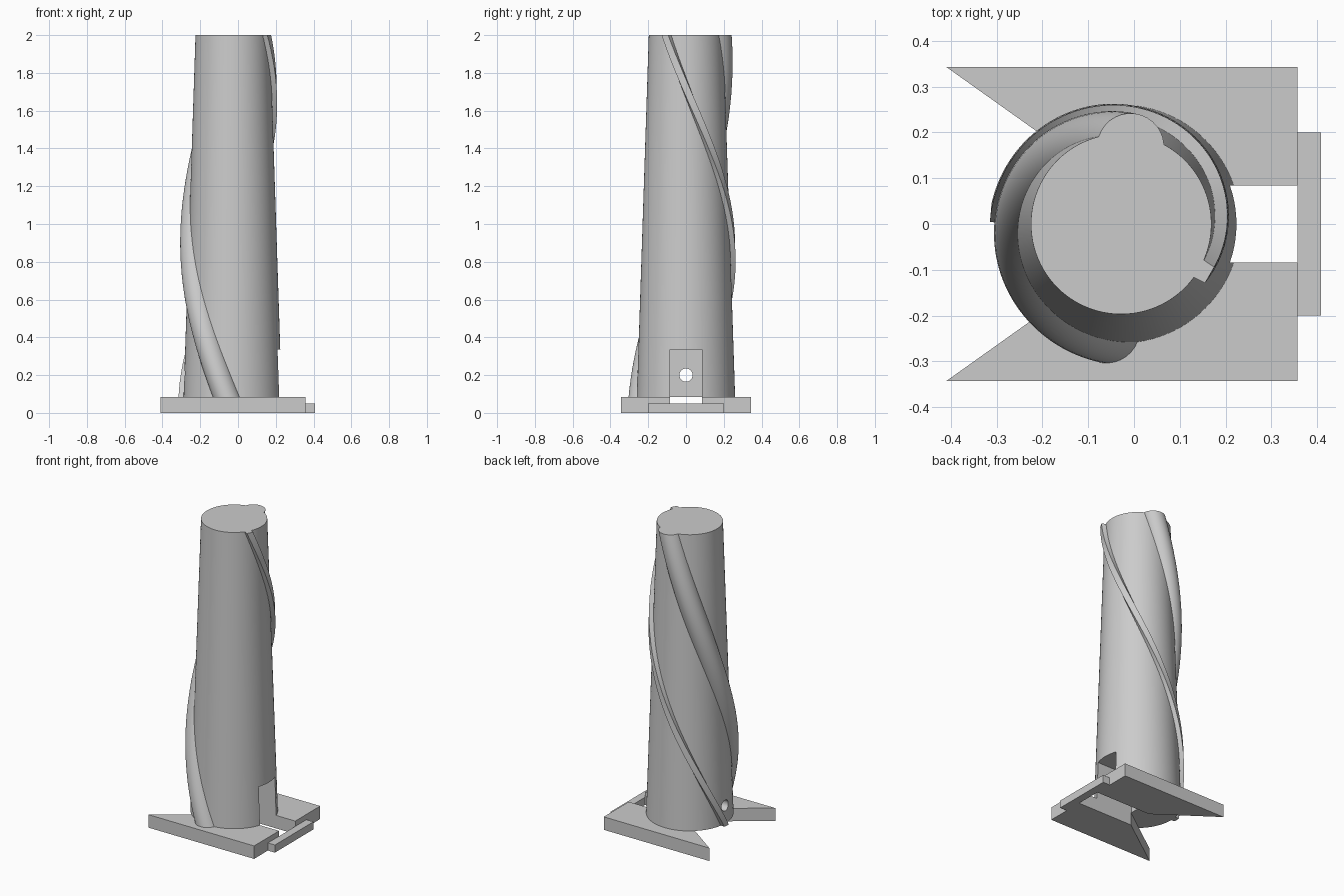
import bpy, bmesh
from math import sin, cos, pi, radians, tau

if "Cube" in bpy.data.objects:
    bpy.data.objects.remove(bpy.data.objects["Cube"])

AXIS_X = -0.028          # shaft axis offset
Z0, Z1 = 0.085, 2.0      # shaft bottom and top
R0, R1 = 0.26, 0.197     # shaft radii

grey = bpy.data.materials.new("plain grey")
grey.use_nodes = True
grey.diffuse_color = (0.6, 0.6, 0.6, 1)
grey.node_tree.nodes["Principled BSDF"].inputs["Base Color"].default_value = (0.6, 0.6, 0.6, 1)


def loft(name, rings):
    """Closed solid through equal-length rings of points."""
    bm = bmesh.new()
    loops = [[bm.verts.new(p) for p in ring] for ring in rings]
    n = len(loops[0])
    for a, b in zip(loops, loops[1:]):
        for i in range(n):
            j = (i + 1) % n
            bm.faces.new((a[i], a[j], b[j], b[i]))
    bm.faces.new(loops[0][::-1])
    bm.faces.new(loops[-1])
    bmesh.ops.recalc_face_normals(bm, faces=bm.faces)
    mesh = bpy.data.meshes.new(name)
    bm.to_mesh(mesh)
    bm.free()
    mesh.materials.append(grey)
    obj = bpy.data.objects.new(name, mesh)
    bpy.context.collection.objects.link(obj)
    return obj


def prism(name, outline, z0, z1):
    return loft(name, [[(x, y, z) for x, y in outline] for z in (z0, z1)])


def box(name, x0, x1, y, z0, z1):
    return prism(name, [(x0, -y), (x1, -y), (x1, y), (x0, y)], z0, z1)


def select(obj):
    bpy.ops.object.select_all(action='DESELECT')
    obj.select_set(True)
    bpy.context.view_layer.objects.active = obj


def smooth(obj):
    select(obj)
    bpy.ops.object.shade_smooth_by_angle(angle=radians(35))


def cut(obj, cutter):
    select(obj)
    mod = obj.modifiers.new("cut", 'BOOLEAN')
    mod.operation = 'DIFFERENCE'
    mod.solver = 'EXACT'
    mod.object = cutter
    bpy.ops.object.modifier_apply(modifier=mod.name)


def helix_ridge(name, section, angle0, angle1, steps=64):
    """Twist a (radial, tangential) section around the tapering shaft."""
    rings = []
    for k in range(steps + 1):
        t = k / steps
        a = radians(angle0 + (angle1 - angle0) * t)
        r = R0 + (R1 - R0) * t
        rings.append([(AXIS_X + (r + u) * cos(a) - v * sin(a),
                       (r + u) * sin(a) + v * cos(a),
                       Z0 + (Z1 - Z0) * t) for u, v in section])
    return loft(name, rings)


# Tapered shaft
shaft = loft("shaft", [[(AXIS_X + r * cos(tau * i / 96), r * sin(tau * i / 96), z)
                        for i in range(96)] for r, z in ((R0, Z0), (R1, Z1))])

# Spiral ridges: a thick round one and a thin flat one
round_section = [(-0.027 + 0.073 * cos(tau * i / 32), 0.073 * sin(tau * i / 32))
                 for i in range(32)]
flat_section = [(-0.03, -0.024), (0.026, -0.02), (0.026, 0.02), (-0.03, 0.024)]
thick_ridge = helix_ridge("thick_ridge", round_section, 262, 83)
thin_ridge = helix_ridge("thin_ridge", flat_section, 175, -30)

# Pocket at the right foot and a round hole through the wall behind it
pocket = box("pocket_cutter", -0.05, 0.5, 0.084, -0.1, 0.335)
hole = loft("hole_cutter", [[(x, 0.035 * cos(tau * i / 32), 0.2 + 0.035 * sin(tau * i / 32))
                             for i in range(32)] for x in (-0.6, 0.0)])
cut(shaft, pocket)
cut(shaft, hole)
cut(thin_ridge, hole)
for cutter in (pocket, hole):
    bpy.data.objects.remove(cutter)
for part in (shaft, thick_ridge, thin_ridge):
    smooth(part)

# Mirrored base plates with a slanted inner edge
for side, label in ((1, "back"), (-1, "front")):
    prism("base_plate_" + label,
          [(x, y * side) for x, y in
           ((0.357, 0.084), (0.357, 0.343), (-0.41, 0.343), (-0.046, 0.084))],
          0, Z0)

# Low bar joining the plates
box("joining_bar", 0.357, 0.408, 0.2, 0, 0.05)
